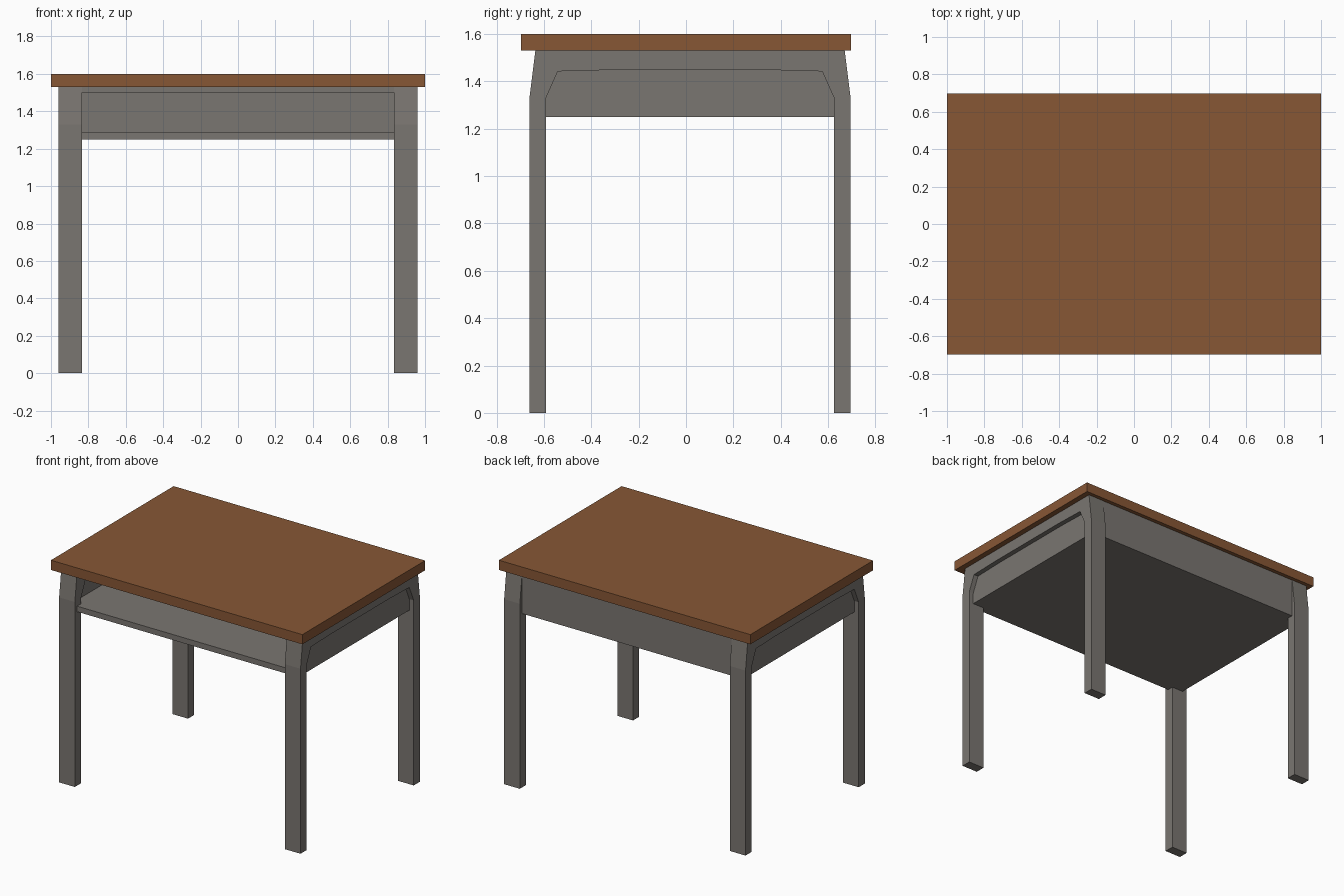
import bpy
import bmesh
from mathutils import Vector

cube = bpy.data.objects.get("Cube")
if cube:
    bpy.data.objects.remove(cube, do_unlink=True)


def make_material(name, rgb):
    mat = bpy.data.materials.new(name)
    mat.use_nodes = True
    color = (*rgb, 1)
    mat.diffuse_color = color
    mat.node_tree.nodes["Principled BSDF"].inputs["Base Color"].default_value = color
    return mat


wood = make_material("brown wood", (0.242, 0.095, 0.036))
metal = make_material("grey metal", (0.195, 0.181, 0.165))


def extrude_profile(name, points, offset, mat):
    """Make a solid by extruding a planar outline along offset."""
    bm = bmesh.new()
    face = bm.faces.new([bm.verts.new(p) for p in points])
    result = bmesh.ops.extrude_face_region(bm, geom=[face])
    moved = [g for g in result["geom"] if isinstance(g, bmesh.types.BMVert)]
    bmesh.ops.translate(bm, verts=moved, vec=Vector(offset))
    bmesh.ops.recalc_face_normals(bm, faces=bm.faces)
    mesh = bpy.data.meshes.new(name)
    bm.to_mesh(mesh)
    bm.free()
    mesh.materials.append(mat)
    obj = bpy.data.objects.new(name, mesh)
    bpy.context.collection.objects.link(obj)
    return obj


def box(name, x, y, z, mat):
    base = [(x[0], y[0], z[0]), (x[1], y[0], z[0]), (x[1], y[1], z[0]), (x[0], y[1], z[0])]
    return extrude_profile(name, base, (0, 0, z[1] - z[0]), mat)


# Wooden desk top
box("desk_top", (-1, 1), (-0.697, 0.697), (1.53, 1.6), wood)

# Side frames: two legs bent into a top rail, as one outline about its own centre
MID = 0.017
half = [(0.678, 0), (0.678, 1.33), (0.653, 1.53)]
inner = [(0.333, 1.448), (0.558, 1.442), (0.608, 1.33), (0.608, 0)]
outline = half[::-1] + [(-y, z) for y, z in inner]
outline = ([(-y, z) for y, z in half] + [(y, z) for y, z in half[::-1]]
           + [(y, z) for y, z in inner[::-1]] + [(-y, z) for y, z in inner])
for name, x in (("left_leg_frame", 0.835), ("right_leg_frame", -0.96)):
    extrude_profile(name, [(x, y + MID, z) for y, z in outline], (0.125, 0, 0), metal)

# Storage tray, open at the front: a tube cross-section with a back wall
W, FRONT, BACK = 0.925, -0.635, 0.67
LOW, HIGH = 1.25, 1.53
box("tray_floor", (-W, W), (FRONT, BACK), (LOW, 1.29), metal)
box("tray_ceiling", (-W, W), (FRONT, BACK), (1.5, HIGH - 0.001), metal)
box("tray_back", (-W, W), (BACK - 0.035, BACK), (1.29, 1.5), metal)
for name, s in (("left_tray_side", 1), ("right_tray_side", -1)):
    box(name, sorted((s * W, s * (W - 0.035))), (FRONT, BACK - 0.035), (1.29, 1.5), metal)
